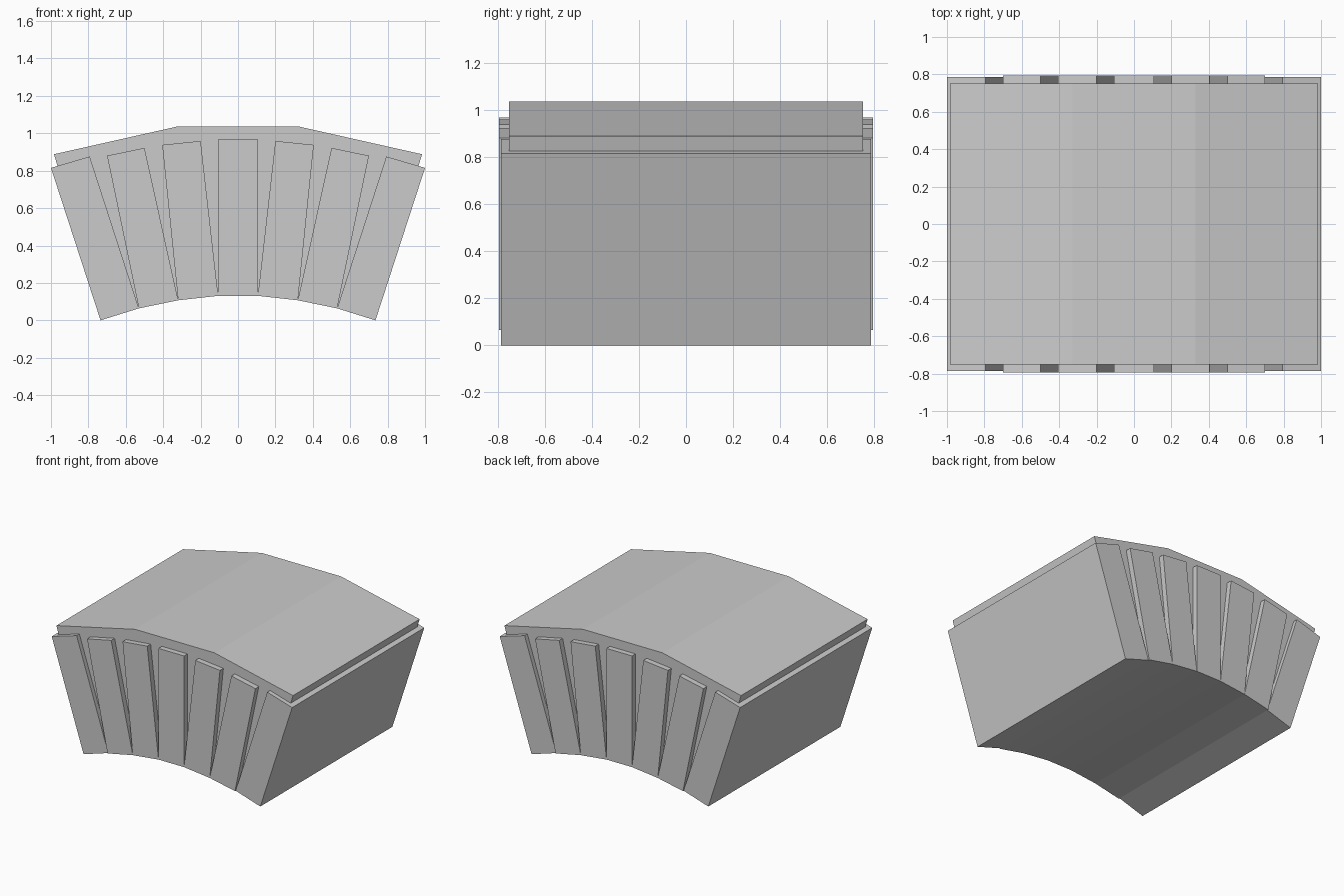
import bpy

if "Cube" in bpy.data.objects:
    bpy.data.objects.remove(bpy.data.objects["Cube"])


def extrude_profile(name, pts, half_depth):
    """Extrude an (x, z) outline along y, centred on y = 0."""
    n = len(pts)
    verts = [(x, y, z) for y in (-half_depth, half_depth) for x, z in pts]
    faces = [tuple(range(n)), tuple(range(2 * n - 1, n - 1, -1))]
    faces += [(i, i + n, (i + 1) % n + n, (i + 1) % n) for i in range(n)]
    mesh = bpy.data.meshes.new(name)
    mesh.from_pydata(verts, [], faces)
    mesh.update()
    obj = bpy.data.objects.new(name, mesh)
    bpy.context.collection.objects.link(obj)
    return obj


def mirrored(right):
    """Complete a right-hand half outline with its left-hand copy."""
    return right + [(-x, z) for x, z in reversed(right)]


# Underside of the arch, from the middle stone to the springing
inner = [(0.106, 0.131), (0.32, 0.107), (0.53, 0.064), (0.735, 0.0)]

# Recessed core with a three-sided roof, its underside just above the stones
core_half = [(x, z + 0.006) for x, z in inner[:3]]
core_half += [(0.722, 0.02), (0.984, 0.888), (0.33, 1.035)]
extrude_profile("arch_core", mirrored(core_half), 0.752)

# Middle stone
extrude_profile("keystone", mirrored([(0.106, 0.131), (0.106, 0.967)]), 0.793)

# Side stones: upper outer corner, upper inner corner, half depth
stones = [
    ((0.405, 0.938), (0.20, 0.959), 0.793),
    ((0.70, 0.88), (0.50, 0.922), 0.793),
    ((1.0, 0.815), (0.793, 0.876), 0.785),
]
for i, (outer_top, inner_top, depth) in enumerate(stones):
    outline = [inner[i], inner[i + 1], outer_top, inner_top]
    extrude_profile(f"arch_stone_right_{i + 1}", outline, depth)
    flipped = [(-x, z) for x, z in reversed(outline)]
    extrude_profile(f"arch_stone_left_{i + 1}", flipped, depth)
